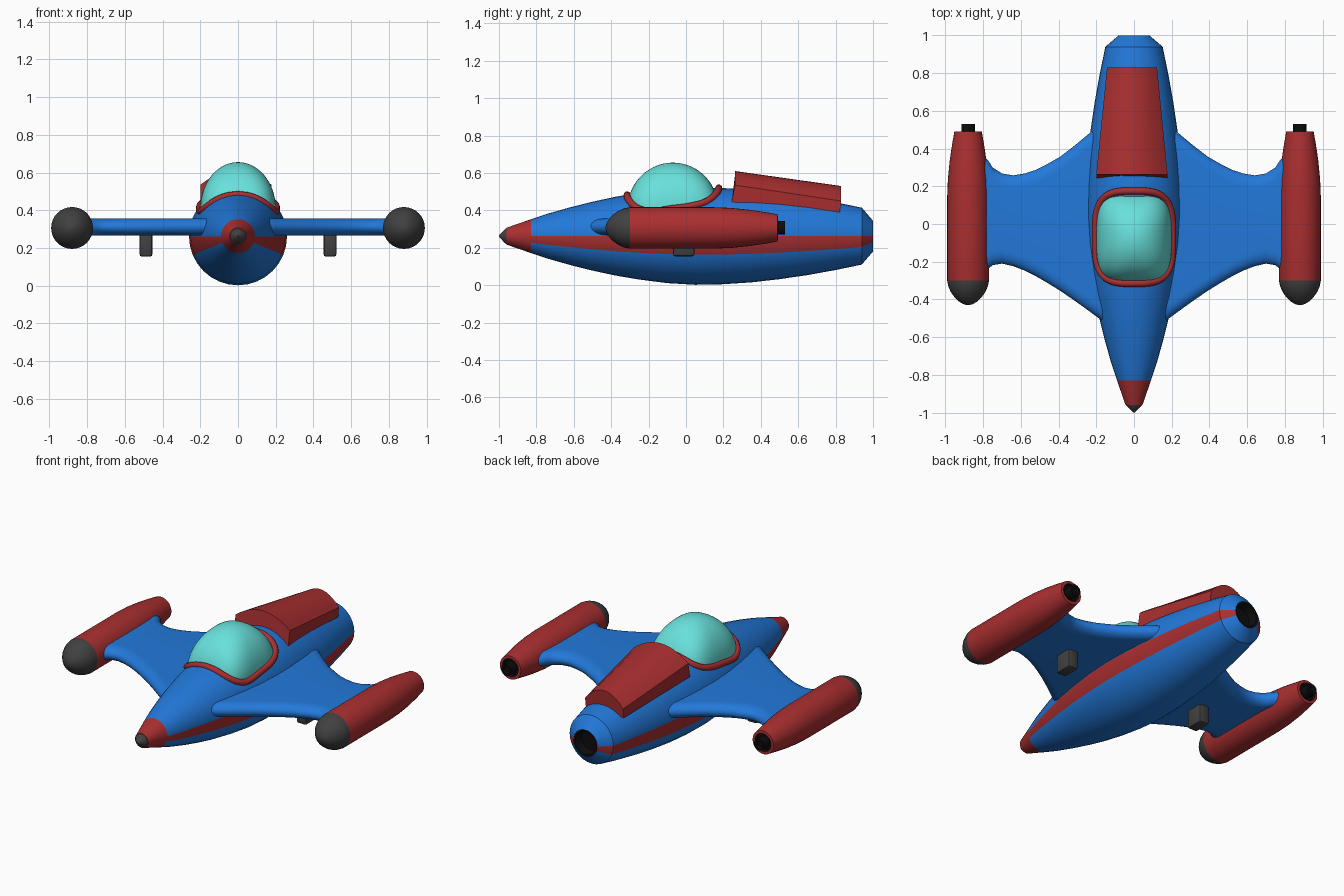
import bpy, bmesh, math

if "Cube" in bpy.data.objects:
    bpy.data.objects.remove(bpy.data.objects["Cube"])

def mat(name, rgb):
    m = bpy.data.materials.new(name)
    m.diffuse_color = (*rgb, 1)
    m.use_nodes = True
    m.node_tree.nodes["Principled BSDF"].inputs["Base Color"].default_value = m.diffuse_color
    return m

BLUE = mat("hull blue", (0.016, 0.19, 0.70))
RED = mat("trim red", (0.40, 0.028, 0.030))
TEAL = mat("canopy teal", (0.14, 0.75, 0.71))
GREY = mat("dark grey", (0.052, 0.052, 0.052))
BLACK = mat("engine black", (0.004, 0.004, 0.004))

def finish(name, bm, mats, rule=None, angle=35):
    bmesh.ops.recalc_face_normals(bm, faces=bm.faces)
    if rule:
        for f in bm.faces:
            f.material_index = rule(f.calc_center_median())
    me = bpy.data.meshes.new(name)
    bm.to_mesh(me)
    bm.free()
    ob = bpy.data.objects.new(name, me)
    bpy.context.collection.objects.link(ob)
    for m in mats:
        me.materials.append(m)
    bpy.ops.object.select_all(action='DESELECT')
    bpy.context.view_layer.objects.active = ob
    ob.select_set(True)
    bpy.ops.object.shade_smooth_by_angle(angle=math.radians(angle))
    return ob

def loft(name, rings, mats, rule=None, angle=35):
    """Skin a list of closed rings and cap both ends."""
    bm = bmesh.new()
    vs = [[bm.verts.new(p) for p in r] for r in rings]
    n = len(vs[0])
    for a, b in zip(vs, vs[1:]):
        for i in range(n):
            j = (i + 1) % n
            bm.faces.new((a[i], a[j], b[j], b[i]))
    bm.faces.new(vs[0])
    bm.faces.new(vs[-1])
    return finish(name, bm, mats, rule, angle)

def revolve(name, profile, cx, cz, mats, rule=None, n=32, angle=35):
    """Turn (y, radius) points around an axis along y."""
    rings = [[(cx + r * math.cos(2 * math.pi * i / n), y, cz + r * math.sin(2 * math.pi * i / n))
              for i in range(n)] for y, r in profile]
    return loft(name, rings, mats, rule, angle)

def super_xy(t, n, a, b):
    c, s = math.cos(t), math.sin(t)
    return (a * math.copysign(abs(c) ** (2 / n), c), b * math.copysign(abs(s) ** (2 / n), s))

# Fuselage: red nose and side stripes, black tail nozzle
CZ = 0.262
HULL = [(-0.96, 0.045), (-0.83, 0.09), (-0.74, 0.12), (-0.62, 0.154), (-0.5, 0.184), (-0.38, 0.21),
        (-0.25, 0.232), (-0.1, 0.251), (0.05, 0.26), (0.2, 0.257), (0.35, 0.247), (0.5, 0.23),
        (0.65, 0.208), (0.8, 0.181), (0.94, 0.152), (1.0, 0.082)]

def hull_radius(y):
    for (y0, r0), (y1, r1) in zip(HULL, HULL[1:]):
        if y0 <= y <= y1:
            return r0 + (r1 - r0) * (y - y0) / (y1 - y0)
    return 0.05

def hull_rule(c):
    r = math.hypot(c.x, c.z - CZ)
    if c.y > 0.95 and r < 0.085 and not (c.y < 0.985 and r > 0.1):
        return 2
    if c.y < -0.83:
        return 1
    a = math.degrees(math.atan2(c.z - CZ, abs(c.x)))
    return 1 if -22.5 < a < 0 else 0

revolve("fuselage", HULL + [(0.999, 0.072), (0.95, 0.06)], 0, CZ, [BLUE, RED, BLACK], hull_rule)
revolve("nose_tip", [(-0.955, 0.044), (-0.965, 0.04), (-0.99, 0.014), (-1.0, 0.004)], 0, CZ, [GREY], n=16)

# Canopy dome with a rounded-rectangle foot
CY, DX, DY, BASE, TOP = -0.07, 0.2, 0.242, 0.41, 0.655
N = 64
rings = [[(x, y + CY, 0.35) for x, y in (super_xy(2 * math.pi * i / N, 3.4, DX, DY) for i in range(N))]]
for k in range(16):
    a = math.radians(88.5) * k / 15
    rho = math.cos(a)
    ring = []
    for i in range(N):
        x, y = super_xy(2 * math.pi * i / N, 2 + 1.4 * rho ** 2, DX * rho, DY * rho)
        ring.append((x, y + CY, BASE + (TOP - BASE) * math.sin(a)))
    rings.append(ring)
loft("canopy", rings, [TEAL], angle=60)

# Red rim lying on the hull around the canopy
cu = bpy.data.curves.new("canopy_rim", 'CURVE')
cu.dimensions = '3D'
cu.bevel_depth = 0.019
cu.bevel_resolution = 3
sp = cu.splines.new('POLY')
sp.points.add(N - 1)
sp.use_cyclic_u = True
for i in range(N):
    x, y = super_xy(2 * math.pi * i / N, 3.4, 0.205, 0.245)
    r = hull_radius(y + CY)
    sp.points[i].co = (x, y + CY, CZ + math.sqrt(r * r - x * x), 1)
rim = bpy.data.objects.new("canopy_rim", cu)
bpy.context.collection.objects.link(rim)
cu.materials.append(RED)
bpy.ops.object.select_all(action='DESELECT')
bpy.context.view_layer.objects.active = rim
rim.select_set(True)
bpy.ops.object.convert(target='MESH')
bpy.ops.object.shade_smooth_by_angle(angle=math.radians(60))

# Arched, slightly off-centre rear cover
def cover_ring(y_top, y_low, x0, x1, low, side, crown):
    pts = [(x0, y_low, low)]
    for k in range(13):
        t = k / 12
        pts.append((x0 + (x1 - x0) * t, y_top, side + (crown - side) * (1 - (2 * t - 1) ** 2)))
    return pts + [(x1, y_low, low)]

loft("rear_cover", [cover_ring(0.262, 0.245, -0.2, 0.178, 0.445, 0.535, 0.61),
                    cover_ring(0.83, 0.822, -0.143, 0.122, 0.39, 0.45, 0.53)], [RED])

# Wings: (x, leading y, trailing y) stations with rounded edges
STATIONS = [(0.1, -0.56, 0.56), (0.2, -0.49, 0.51), (0.23, -0.468, 0.487), (0.31, -0.41, 0.42),
            (0.39, -0.355, 0.358), (0.46, -0.312, 0.318), (0.52, -0.277, 0.287), (0.58, -0.247, 0.268),
            (0.64, -0.224, 0.258), (0.7, -0.21, 0.268), (0.75, -0.218, 0.3), (0.775, -0.24, 0.34),
            (0.84, -0.26, 0.39)]

def wing_ring(s, x, y0, y1):
    e, h, z = 0.075, 0.045, 0.311
    pts = []
    for k in range(13):   # leading edge, from top to bottom
        a = math.pi / 2 + math.pi * k / 12
        pts.append((s * x, y0 + e + e * math.cos(a), z + h * math.sin(a)))
    for k in range(13):   # trailing edge, from bottom to top
        a = -math.pi / 2 + math.pi * k / 12
        pts.append((s * x, y1 - e + e * math.cos(a), z + h * math.sin(a)))
    return pts

POD = [(-0.43, 0.006), (-0.425, 0.025), (-0.41, 0.05), (-0.39, 0.071), (-0.36, 0.092), (-0.33, 0.105),
       (-0.3, 0.111), (0.0, 0.111), (0.14, 0.111), (0.24, 0.107), (0.34, 0.097), (0.42, 0.085),
       (0.49, 0.073), (0.491, 0.056), (0.475, 0.05)]

def pod_rule(c):
    if c.y < -0.3:
        return 1
    return 2 if c.y > 0.47 and abs(math.hypot(abs(c.x) - 0.88, c.z - 0.306)) < 0.058 else 0

for s, side in ((1, "left"), (-1, "right")):
    loft(side + "_wing", [wing_ring(s, *st) for st in STATIONS], [BLUE], angle=40)
    # Wingtip pod with grey nose and black exhaust
    revolve(side + "_pod", POD, s * 0.88, 0.306, [RED, GREY, BLACK], pod_rule)
    revolve(side + "_pod_exhaust", [(0.47, 0.036), (0.53, 0.036), (0.53, 0.024), (0.51, 0.02)],
            s * 0.88, 0.306, [BLACK], n=16)
    # Underwing block
    bm = bmesh.new()
    bmesh.ops.create_cube(bm, size=1)
    for v in bm.verts:
        v.co = (s * 0.488 + v.co.x * 0.068, -0.012 + v.co.y * 0.115, 0.217 + v.co.z * 0.125)
    bmesh.ops.bevel(bm, geom=bm.edges[:], offset=0.012, segments=2, affect='EDGES', profile=0.5)
    finish(side + "_underwing_block", bm, [GREY], angle=30)
    revolve(side + "_underwing_port", [(-0.073, 0.016), (-0.06, 0.016)], s * 0.488, 0.21, [GREY], n=16)
